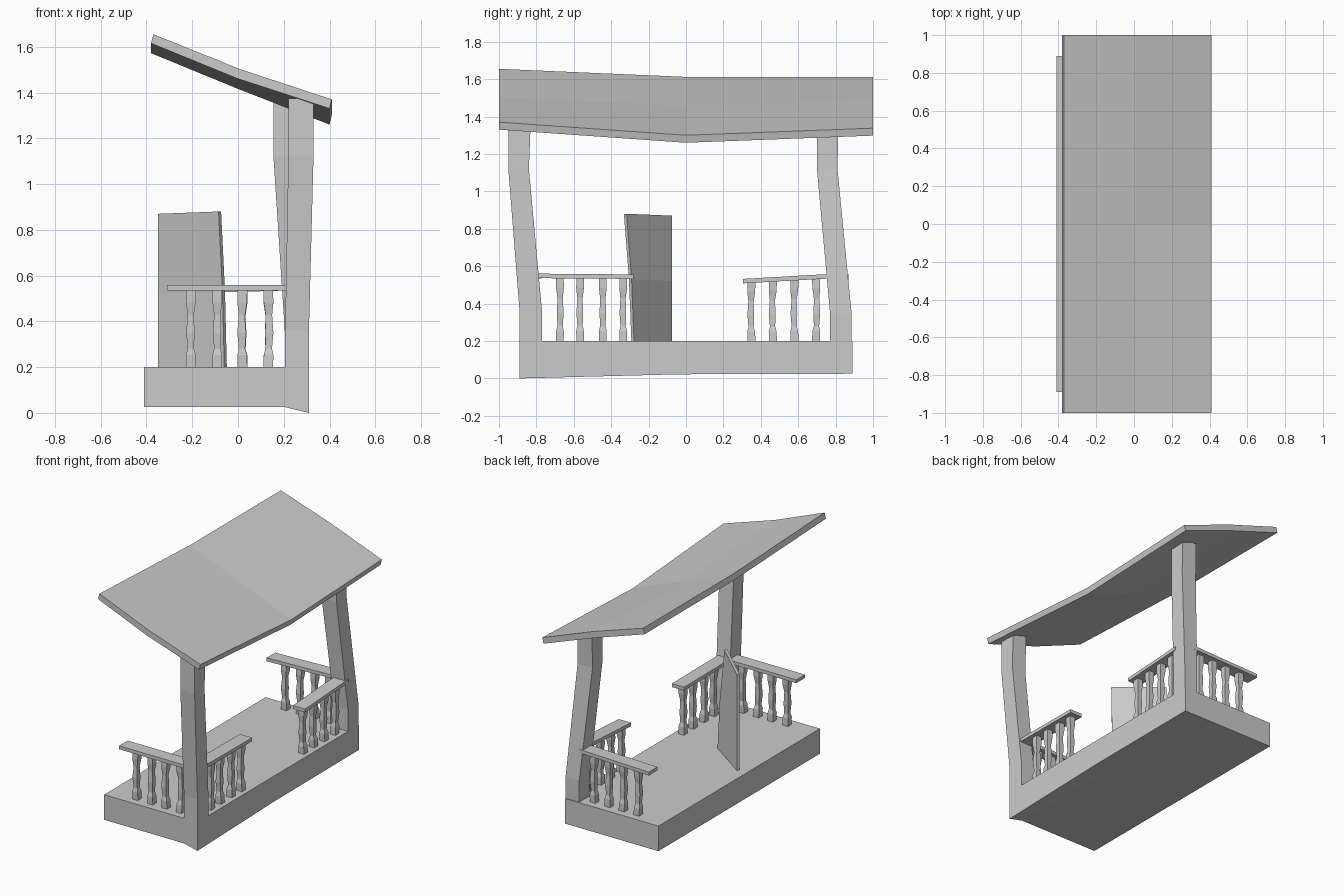
import bpy, bmesh, random
from mathutils import Vector

if "Cube" in bpy.data.objects:
    bpy.data.objects.remove(bpy.data.objects["Cube"])

random.seed(4)


def loft(name, rings):
    """Skin a list of equal-length point rings and cap both ends."""
    bm = bmesh.new()
    vs = [[bm.verts.new(p) for p in r] for r in rings]
    n = len(rings[0])
    for a, b in zip(vs, vs[1:]):
        for i in range(n):
            j = (i + 1) % n
            bm.faces.new((a[i], a[j], b[j], b[i]))
    bm.faces.new(vs[0])
    bm.faces.new(vs[-1])
    bmesh.ops.recalc_face_normals(bm, faces=bm.faces)
    me = bpy.data.meshes.new(name)
    bm.to_mesh(me)
    bm.free()
    ob = bpy.data.objects.new(name, me)
    bpy.context.collection.objects.link(ob)
    return ob


def rect(x0, x1, y0, y1, z):
    return [(x0, y0, z), (x1, y0, z), (x1, y1, z), (x0, y1, z)]


# Deck: slab with one sagging corner
def deck_ring(y, z_mid, z_out):
    return [(-.41, y, .025), (.205, y, z_mid), (.31, y, z_out), (.31, y, .2), (-.41, y, .2)]


loft("deck", [deck_ring(-.89, .025, 0), deck_ring(-.03, .025, .022), deck_ring(.89, .025, .025)])


# Roof: warped slab, three cross-sections along y
def roof_ring(y, z_back, z_mid, z_eave):
    top = [(-.37, y, z_back), (.01, y, z_mid), (.41, y, z_eave)]
    bottom = [(.40, y, z_eave - .04), (0, y, z_mid - .042), (-.38, y, z_back - .04)]
    return top + bottom


loft("roof", [roof_ring(-1, 1.655, 1.502, 1.37),
              roof_ring(0, 1.612, 1.458, 1.30),
              roof_ring(1, 1.612, 1.488, 1.338)])

# Crooked posts
loft("front_post", [rect(.205, .31, -.89, -.77, .15), rect(.206, .31, -.89, -.77, .36),
                    rect(.22, .33, -.95, -.84, 1.12), rect(.22, .33, -.95, -.83, 1.375)])
loft("back_post", [rect(.205, .31, .77, .885, .15), rect(.205, .31, .77, .885, .35),
                   rect(.155, .27, .70, .81, 1.12), rect(.155, .27, .70, .815, 1.37)])


# Hand rails: flat bar between two points (underside centre line)
def rail(name, a, b, width=.095, height=.024):
    a, b = Vector(a), Vector(b)
    side = Vector((0, 0, 1)).cross(b - a).normalized() * width / 2
    up = Vector((0, 0, height))
    loft(name, [[p - side, p + side, p + side + up, p - side + up] for p in (a, b)])


rail("front_side_rail", (-.31, -.82, .535), (.22, -.82, .535))
rail("back_side_rail", (-.32, .82, .52), (.22, .82, .535))
rail("entrance_rail_front", (.258, -.79, .536), (.258, -.28, .532))
rail("entrance_rail_back", (.258, .305, .508), (.258, .78, .535))

# Balusters: square turned profile (height fraction, half width)
PROFILE = [(0, .021), (.17, .021), (.25, .014), (.45, .018), (.68, .014), (.84, .021), (1, .021)]


def baluster(name, x, y, top):
    lean = random.uniform(-.006, .006)
    rings = []
    for t, r in PROFILE:
        s = lean * (1 - abs(2 * t - 1))
        rings.append(rect(x + s - r, x + s + r, y + s - r, y + s + r, .195 + (top - .195) * t))
    loft(name, rings)


for x in (-.205, -.09, .02, .132):
    baluster("front_side_baluster", x, -.82, .538)
    baluster("back_side_baluster", x, .82, .53)
for y in (-.675, -.565, -.445, -.335):
    baluster("entrance_baluster", .258, y, .538)
for y in (.35, .465, .58, .695):
    baluster("entrance_baluster", .258, y, .515 + (y - .35) * .055)

# Door panel: thin leaning board set diagonally
n = Vector((.62, .78, 0)) * .018
panel = []
for ax, ay, az, bz in ((-.06, -.292, .2, .2), (-.068, -.305, .53, .52), (-.085, -.332, .88, .87)):
    a, b = Vector((ax, ay, az)), Vector((-.35, -.09, bz))
    panel.append([a, b, b + n, a + n])
loft("door_panel", panel)
